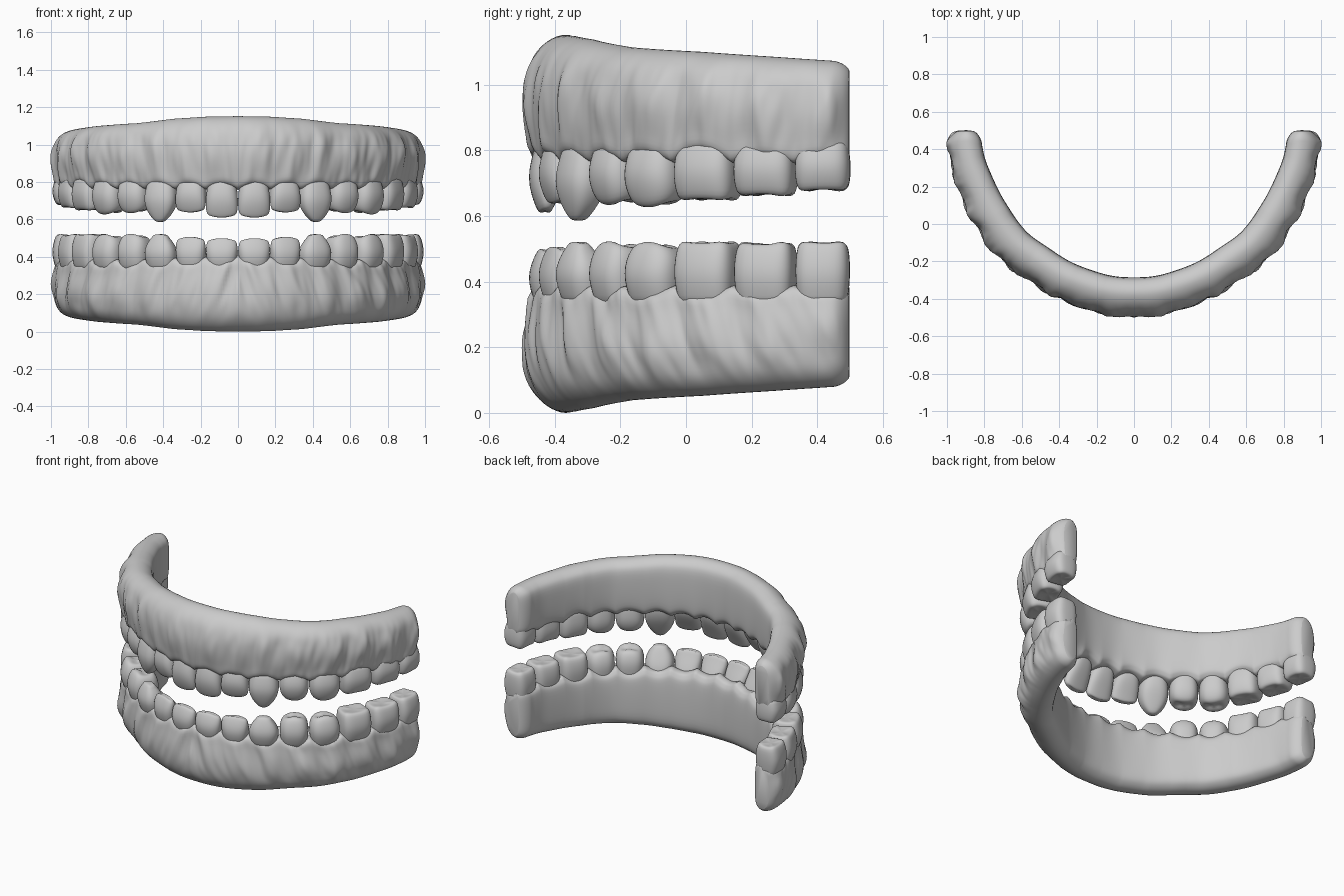
import bpy, bmesh, math
from mathutils import Vector, noise

if "Cube" in bpy.data.objects:
    bpy.data.objects.remove(bpy.data.objects["Cube"])

H = 1.152  # full height; the lower jaw is the upper one flipped in z


def catmull(pts, n, closed=False):
    out, m = [], len(pts)
    for i in range(m if closed else m - 1):
        g = lambda k: pts[k % m] if closed else pts[max(0, min(m - 1, k))]
        a, b, c, d = (Vector(g(i + k)) for k in (-1, 0, 1, 2))
        for j in range(n):
            t = j / n
            out.append(0.5 * (2 * b + (c - a) * t + (2 * a - 5 * b + 4 * c - d) * t * t
                              + (3 * b - a - 3 * c + d) * t ** 3))
    if not closed:
        out.append(Vector(pts[-1]))
    return out


def lerp_table(tab, x):
    for (x0, y0), (x1, y1) in zip(tab, tab[1:]):
        if x <= x1:
            t = (x - x0) / (x1 - x0)
            return y0 + (y1 - y0) * t
    return tab[-1][1]


# Outer arch curve, resampled by arc length on the right half
half = [(0, -.475), (.18, -.458), (.396, -.385), (.556, -.29), (.716, -.168),
        (.85, .02), (.945, .24), (.978, .38), (.985, .5)]
curve = catmull([(-x, y) for x, y in half[:0:-1]] + half, 40)
curve = curve[len(curve) // 2:]
cum = [0.0]
for a, b in zip(curve, curve[1:]):
    cum.append(cum[-1] + (b - a).length)
L = cum[-1]
N = 400
even, k = [], 0
for i in range(N + 1):
    s = L * i / N
    while k < len(cum) - 2 and cum[k + 1] < s:
        k += 1
    even.append(curve[k].lerp(curve[k + 1], (s - cum[k]) / (cum[k + 1] - cum[k])))


def arch(s):
    a = abs(s) / L * N
    i = min(int(a), N - 1)
    p = even[i] + (even[i + 1] - even[i]) * (a - i)
    return Vector((p.x if s >= 0 else -p.x, p.y))


def place(s, d, z, lower):
    """Arch space (along, inward depth, height) to world; the arch thins towards its ends."""
    t = (arch(s + .04) - arch(s - .04)).normalized()
    if d > 0:
        d *= 1 - .13 * max(0, (abs(s) - 1.0) / (L - 1.0))
    p = arch(s) + Vector((-t.y, t.x)) * d
    return (p.x, p.y, H - z if lower else z)


# Tooth boundaries along the arch: 8 teeth per side
edges = [v * L / 1.535 for v in (0, .183, .358, .55, .733, .94, 1.15, 1.355, 1.535)]


def tooth_phase(a):
    for i in range(8):
        if a <= edges[i + 1]:
            return i, (a - edges[i]) / (edges[i + 1] - edges[i])
    return 7, 1.0


def finish(bm, name):
    bmesh.ops.recalc_face_normals(bm, faces=bm.faces)
    me = bpy.data.meshes.new(name)
    bm.to_mesh(me)
    bm.free()
    me.shade_smooth()
    ob = bpy.data.objects.new(name, me)
    bpy.context.collection.objects.link(ob)
    return ob


def skin(bm, rings):
    vs = [[bm.verts.new(p) for p in r] for r in rings]
    for a, b in zip(vs, vs[1:]):
        for j in range(len(a)):
            k = (j + 1) % len(a)
            bm.faces.new((a[j], a[k], b[k], b[j]))
    bm.faces.new(vs[0])
    bm.faces.new(vs[-1])


# Gum cross-section: (inward depth, 0 at the tooth margin to 1 at the ridge)
section = catmull([(.045, -.02), (.01, .03), (.0, .2), (-.01, .45), (-.006, .65), (.014, .83),
                   (.054, .95), (.108, 1), (.156, .95), (.184, .82), (.19, .5), (.185, .15),
                   (.17, .03), (.14, -.02)], 4, True)
ridge = [(0, 1.152), (.2, 1.149), (.4, 1.138), (.65, 1.114), (1, 1.1), (1.7, 1.06)]


def gum(name, lower):
    rings = []
    count = 380
    for i in range(count + 1):
        s = L * .996 * math.sin(math.pi / 2 * (2 * i / count - 1))
        a = abs(s)
        idx, p = tooth_phase(a)
        end = lambda r: math.sqrt(max(0, 1 - (1 - min((L - a) / r, 1)) ** 2))
        kd, kz = end(.08), end(.06)
        top = lerp_table(ridge, a)
        arc = math.sin(math.pi * p)
        base = (.77 - .016 * max(0, 1 - a / .6) if lower else .768) + (.026 if idx < 6 else .016) * arc
        if idx == 5 and not lower:
            base += .012 * arc
        front = .012 * max(0, 1 - a / .5)
        ring = []
        for d, f in section:
            w = max(0, min(1, 1 - d / .06)) * kd
            q = abs(a - (.12 if lower else .04) * f)
            _, pq = tooth_phase(q)
            swell = max(0, math.sin(math.pi * (.2 + .75 * f)))
            root = math.sin(math.pi * pq) ** 2 * swell
            wrinkle = noise.noise((q * 13, f * 1.6, 3 + 7 * lower)) + .5 * noise.noise((q * 27, f * 2.5, 9))
            fade = max(0, min(1, (1 - f) * 3))
            dd = d - w * (.014 * root + .013 * wrinkle * fade - .005 + front * swell)
            dd = .095 + (dd - .095) * (.22 + .78 * kd)
            z = base + (top - base) * f
            if lower and d > .1:  # the lower gum reaches higher on the tongue side
                z -= .025 * max(0, 1 - f * 1.5)
            mid = (base + top) / 2
            z = mid + (z - mid) * (.7 + .3 * kz)
            ring.append(place(s, dd, z, lower))
        rings.append(ring)
    bm = bmesh.new()
    skin(bm, rings)
    return finish(bm, name)


# Crown lofts: (height 0 root to 1 tip, half width, outer depth, inner depth)
LOFTS = {
    'incisor': [(0, .82, .02, .14), (.25, .92, .004, .14), (.45, .99, -.008, .125), (.65, 1.01, -.006, .10),
                (.85, .99, .008, .075), (.96, .93, .02, .062), (1, .75, .028, .055)],
    'canine': [(0, .82, .015, .15), (.25, .93, -.004, .15), (.45, 1.02, -.018, .14), (.62, .98, -.016, .12),
               (.8, .76, -.002, .095), (.94, .46, .014, .075), (1, .24, .026, .06)],
    'premolar': [(0, .82, .02, .16), (.25, .92, .002, .165), (.45, .99, -.012, .17), (.65, 1, -.011, .168),
                 (.85, .94, .004, .155), (.96, .8, .018, .14), (1, .62, .034, .12), (.97, .3, .06, .1)],
    'molar': [(0, .88, .015, .165), (.25, .94, .0, .17), (.45, .99, -.012, .176), (.65, 1, -.012, .176),
              (.86, .97, -.001, .168), (.97, .9, .01, .157), (1, .76, .024, .142), (.965, .4, .052, .115)],
}
KINDS = ['incisor', 'incisor', 'canine', 'premolar', 'premolar', 'molar', 'molar', 'molar']
UPPER_TIPS = [.606, .634, .583, .634, .627, .648, .662, .677]
LOWER_TIPS = [H - z for z in (.503, .51, .525, .522, .52, .522, .518, .522)]


def tooth(name, i, side, lower):
    kind = KINDS[i]
    loft = LOFTS[kind]
    if lower and kind == 'canine':  # lower canines are blunter
        loft = [(h, max(w, .5) if h > .7 else w, o, n) for h, w, o, n in loft]
    mid = (edges[i] + edges[i + 1]) / 2 * side
    hw = (edges[i + 1] - edges[i]) / 2 * (.98 if lower else 1.0)
    root, tip = .845, (LOWER_TIPS if lower else UPPER_TIPS)[i]
    power = 2 / (3.4 if kind == 'molar' else 2.7)
    rings = []
    for h, w, o, n in loft:
        ring = []
        for j in range(20):
            t = 2 * math.pi * (j + .5) / 20
            c, sn = math.cos(t), math.sin(t)
            u = math.copysign(abs(c) ** power, c)
            v = math.copysign(abs(sn) ** power, sn)
            z = root + (tip - root) * h
            if h > .8:  # cusps and rounded corners
                if kind == 'molar':
                    z += .003 * math.cos(4 * t) + .004 * noise.noise((i * 3.1 + u, v, lower))
                elif kind == 'premolar':
                    z += .014 * u * u + .004 * v
                else:
                    z += .014 * u * u * w
            ring.append(place(mid + u * w * hw, (o + n) / 2 + v * (n - o) / 2, z, lower))
        rings.append(ring)
    bm = bmesh.new()
    skin(bm, rings)
    ob = finish(bm, name)
    sub = ob.modifiers.new('smooth', 'SUBSURF')
    sub.levels = sub.render_levels = 1


# Both jaws
for lower, jaw in ((False, 'upper'), (True, 'lower')):
    gum(jaw + '_gum', lower)
    for side, label in ((1, 'right'), (-1, 'left')):
        for i in range(8):
            tooth(f'{jaw}_{label}_{KINDS[i]}_{i + 1}', i, side, lower)
